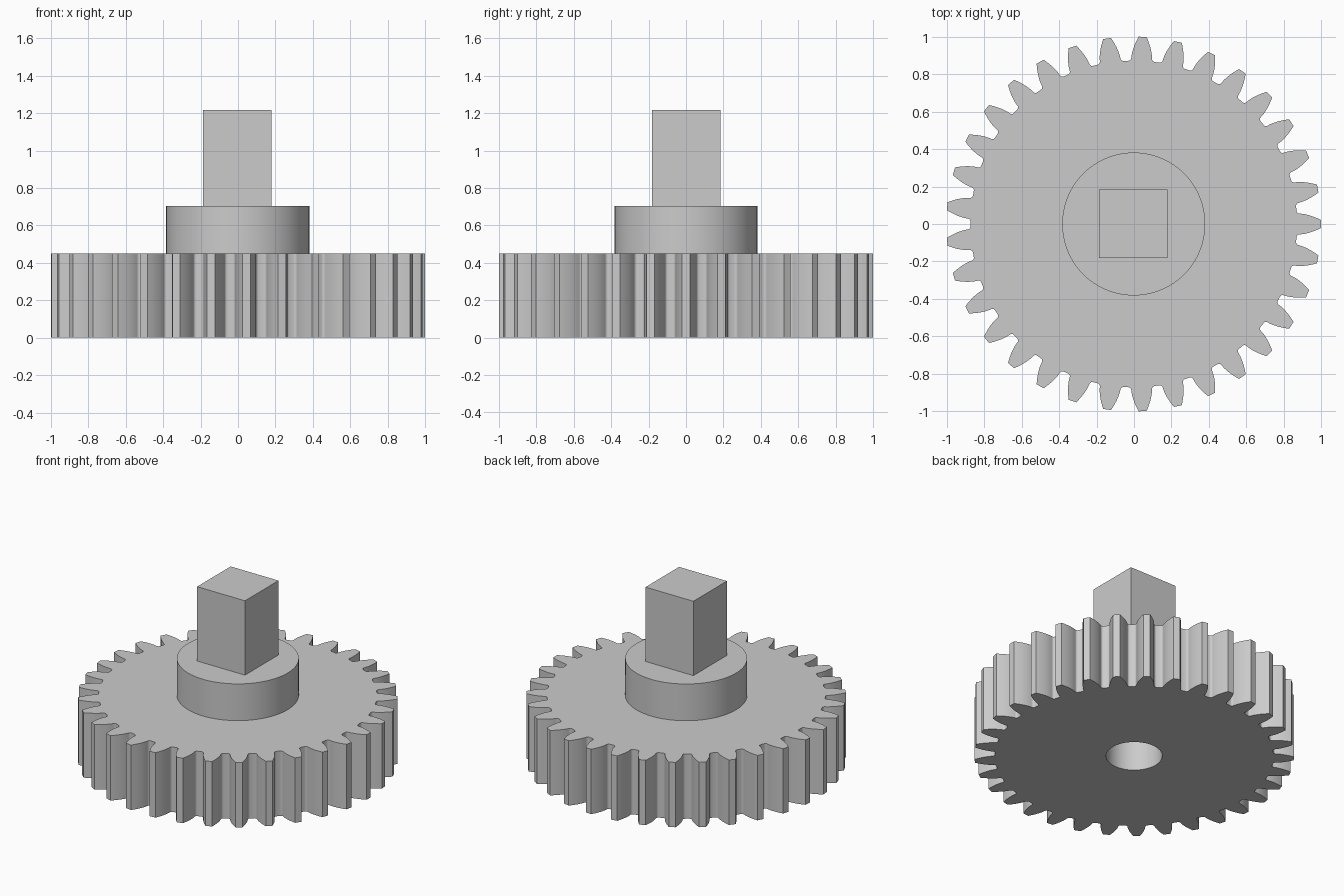
import bpy, bmesh, math

if "Cube" in bpy.data.objects:
    bpy.data.objects.remove(bpy.data.objects["Cube"])

TEETH = 33
TIP_R = 1.001
MODULE = 2 * TIP_R / (TEETH + 2)
PITCH_R = MODULE * TEETH / 2
ROOT_R = PITCH_R - 1.25 * MODULE
BASE_R = PITCH_R * math.cos(math.radians(20))
BORE_R = 0.176
GEAR_TOP, HUB_TOP, SHAFT_TOP = 0.449, 0.703, 1.217

grey = bpy.data.materials.new("plain grey")
grey.diffuse_color = (0.6, 0.6, 0.6, 1)
grey.use_nodes = True
grey.node_tree.nodes["Principled BSDF"].inputs["Base Color"].default_value = grey.diffuse_color


def polar(r, a):
    return (r * math.cos(a), r * math.sin(a))


def circle(r, n=96):
    return [polar(r, 2 * math.pi * i / n) for i in range(n)]


def prism(name, loops, z0, z1, offset=(0, 0)):
    """Straight prism from an outer loop and optional hole loops."""
    bm = bmesh.new()
    caps = {z0: [], z1: []}
    for loop in loops:
        rings = []
        for z in (z0, z1):
            vs = [bm.verts.new((x, y, z)) for x, y in loop]
            caps[z] += [bm.edges.new((vs[i - 1], vs[i])) for i in range(len(vs))]
            rings.append(vs)
        lo, hi = rings
        for i in range(len(lo)):
            bm.faces.new((lo[i - 1], lo[i], hi[i], hi[i - 1]))
    for edges in caps.values():
        bmesh.ops.triangle_fill(bm, edges=edges, use_beauty=True, normal=(0, 0, 1))
    bmesh.ops.recalc_face_normals(bm, faces=bm.faces[:])
    mesh = bpy.data.meshes.new(name)
    bm.to_mesh(mesh)
    bm.free()
    mesh.shade_smooth()
    mesh.set_sharp_from_angle(angle=math.radians(25))
    mesh.materials.append(grey)
    ob = bpy.data.objects.new(name, mesh)
    ob.location = (*offset, 0)
    bpy.context.collection.objects.link(ob)
    return ob


def inv(r):
    a = math.acos(min(1, BASE_R / r))
    return math.tan(a) - a


# Half a tooth: rounded root, then involute flank up to the tip
base_half = math.pi / (2 * TEETH) + inv(PITCH_R)
fillet = ROOT_R + 0.016
half = []
for i in range(5):
    t = i / 4 * math.pi / 2
    half.append((fillet - 0.016 * math.cos(t),
                 base_half + 0.018 * (1 - math.sin(t))))
for i in range(1, 8):
    r = fillet + (TIP_R - fillet) * i / 7
    half.append((r, base_half - inv(max(r, BASE_R))))

outline = []
for k in range(TEETH):
    a = 2 * math.pi * k / TEETH
    outline += [polar(r, a - h) for r, h in half]
    outline += [polar(r, a + h) for r, h in reversed(half)]

# Toothed wheel and hub share the round bore; the square shaft closes it
prism("gear_wheel", [outline, circle(BORE_R)], 0, GEAR_TOP, (-0.0014, 0))
prism("hub", [circle(0.382), circle(BORE_R)], GEAR_TOP, HUB_TOP, (-0.0014, 0))
s = 0.183
prism("square_shaft", [[(-s, -s), (s, -s), (s, s), (-s, s)]],
      HUB_TOP, SHAFT_TOP, (-0.003, 0.002))
